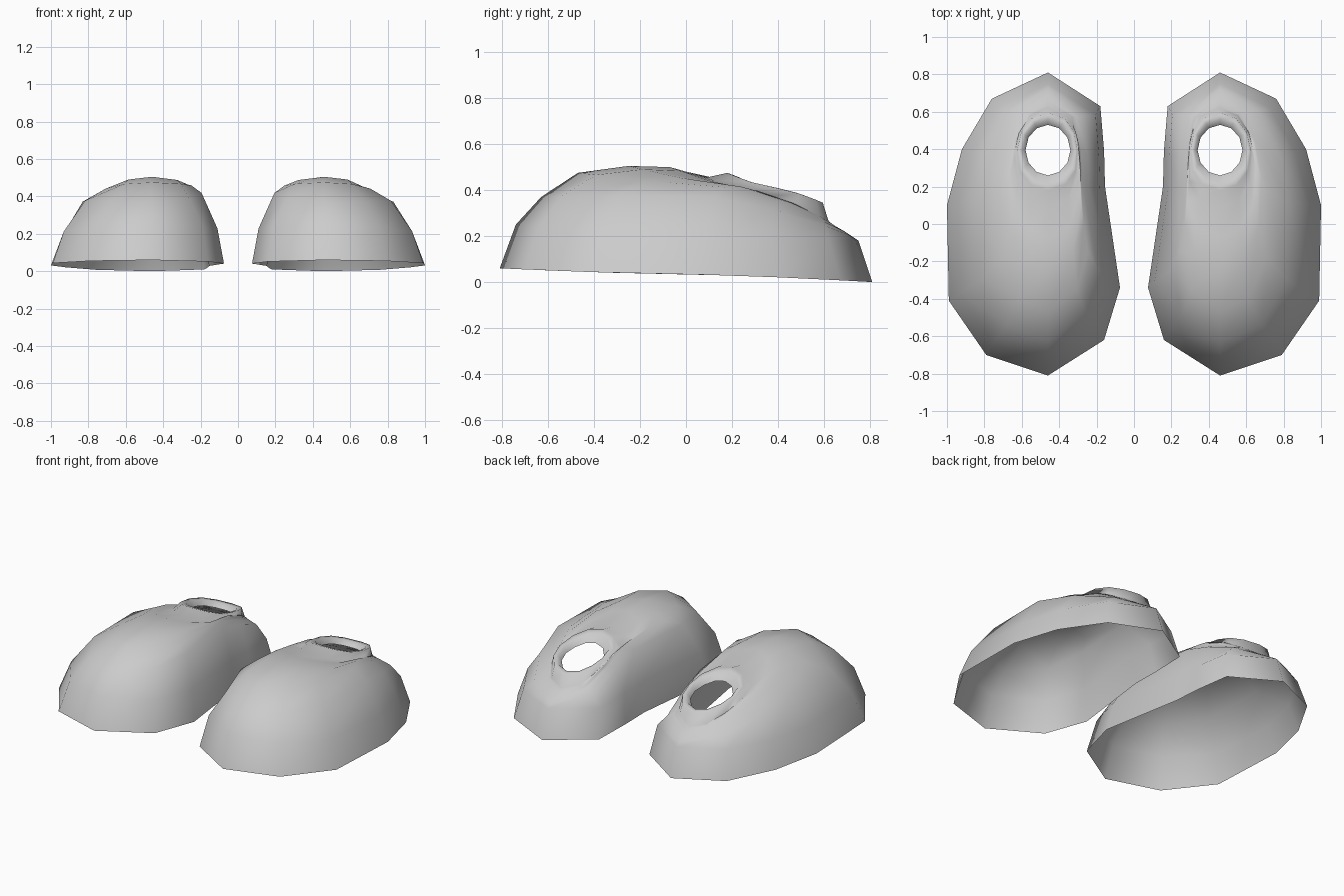
import bpy, bmesh, math

CX = 0.46  # centre line of one slipper

# Twelve-sided sole outline, starting at the heel and going round the outer side
OUTLINE = [(0.46, 0.81), (0.76, 0.67), (0.92, 0.40), (1.0, 0.10), (0.99, -0.41),
           (0.79, -0.70), (0.46, -0.81), (0.16, -0.62), (0.075, -0.34),
           (0.155, 0.20), (0.16, 0.39), (0.18, 0.63)]

# Nested rings from sole rim to ankle hole:
# inner x, outer x, toe y, heel y, then z at toe, inner side, outer side, heel
RINGS = [
    (0.075, 1.00, -0.81, 0.81, 0.06, 0.033, 0.033, 0.0),
    (0.11, 0.94, -0.74, 0.75, 0.25, 0.22, 0.19, 0.18),
    (0.19, 0.83, -0.63, 0.72, 0.37, 0.44, 0.38, 0.20),
    (0.24, 0.72, -0.47, 0.69, 0.475, 0.45, 0.42, 0.22),
    (0.26, 0.68, -0.25, 0.66, 0.505, 0.445, 0.42, 0.235),
    (0.27, 0.65, -0.07, 0.64, 0.50, 0.43, 0.40, 0.25),
    (0.28, 0.64, 0.09, 0.62, 0.455, 0.40, 0.375, 0.265),
    (0.295, 0.625, 0.18, 0.595, 0.475, 0.41, 0.41, 0.345),
    (0.32, 0.60, 0.22, 0.56, 0.46, 0.405, 0.405, 0.35),
    (0.34, 0.58, 0.26, 0.53, 0.415, 0.37, 0.37, 0.325),
]


def ring_points(k):
    x0, x1, y0, y1, z_toe, z_in, z_out, z_heel = RINGS[k]
    t = max(0, k - 1) / (len(RINGS) - 2)  # foot outline turns into an ellipse
    pts = []
    for i, (ox, oy) in enumerate(OUTLINE):
        a = i * math.tau / 12
        u = (ox - CX) / (0.54 if ox > CX else 0.385)
        u = u * (1 - t) + math.sin(a) * t
        v = oy / 0.81 * (1 - t) + math.cos(a) * t
        x = CX + u * (x1 - CX if u > 0 else CX - x0)
        y = (y0 + y1) / 2 + v * (y1 - y0) / 2
        side = z_in + (z_out - z_in) * (u + 1) / 2
        end = z_heel if v > 0 else z_toe
        pts.append((x, y, side + (end - side) * abs(v) ** 1.4))
    return pts


def slipper(name, sign):
    bm = bmesh.new()
    rings = [[bm.verts.new((sign * x, y, z)) for x, y, z in ring_points(k)]
             for k in range(len(RINGS))]
    for lo, hi in zip(rings, rings[1:]):
        for i in range(12):
            j = (i + 1) % 12
            quad = [lo[i], hi[i], hi[j], lo[j]]
            f = bm.faces.new(quad if sign < 0 else quad[::-1])
            f.smooth = True
    # make the open shell face outward
    bm.normal_update()
    if sum(f.normal.z * f.calc_area() for f in bm.faces) < 0:
        bmesh.ops.reverse_faces(bm, faces=bm.faces[:])
    me = bpy.data.meshes.new(name)
    bm.to_mesh(me)
    bm.free()
    bpy.context.collection.objects.link(bpy.data.objects.new(name, me))


# Mirrored pair of slipper shells, open underneath
slipper("right_slipper", 1)
slipper("left_slipper", -1)
